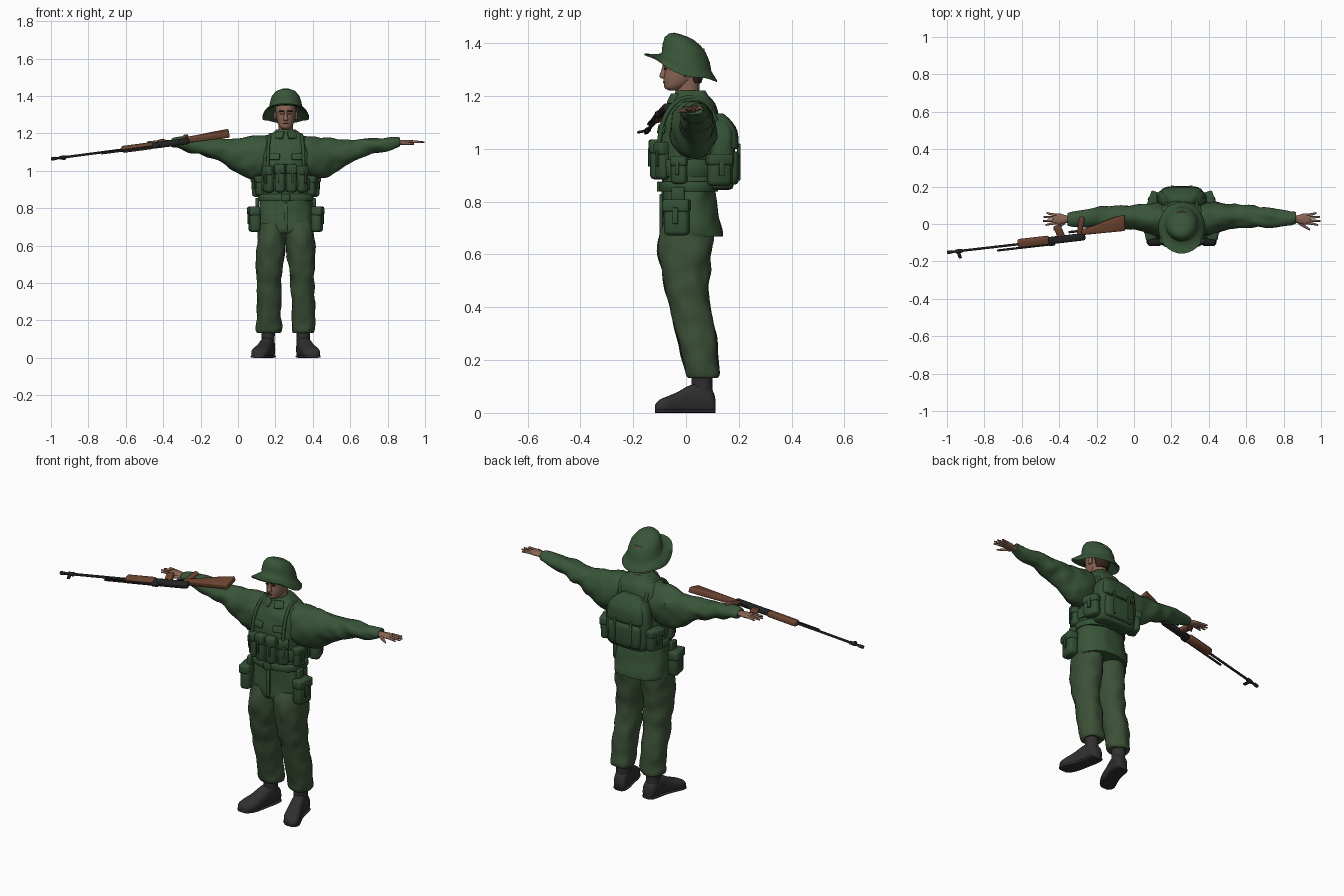
import bpy, bmesh, math
from mathutils import Vector, Matrix, noise

if "Cube" in bpy.data.objects:
    bpy.data.objects.remove(bpy.data.objects["Cube"])

CX = 0.255  # the body's centre line
SIDES = (("left", 1), ("right", -1))


def material(name, *rgb):
    m = bpy.data.materials.new(name)
    m.use_nodes = True
    m.diffuse_color = (*rgb, 1)
    shader = m.node_tree.nodes["Principled BSDF"]
    shader.inputs["Base Color"].default_value = (*rgb, 1)
    shader.inputs["Roughness"].default_value = 0.8
    return m


cloth = material("jacket green", .04, .09, .04)
trouser = material("trouser green", .044, .08, .038)
gear = material("webbing green", .034, .08, .036)
skin = material("skin", .25, .13, .09)
leather = material("boot black", .03, .028, .029)
metal = material("gun metal", .017, .017, .018)
wood = material("gun wood", .15, .058, .03)
hair = material("dark hair", .035, .018, .012)


def finish(name, bm, mat):
    bmesh.ops.recalc_face_normals(bm, faces=bm.faces)
    mesh = bpy.data.meshes.new(name)
    bm.to_mesh(mesh)
    bm.free()
    mesh.materials.append(mat)
    ob = bpy.data.objects.new(name, mesh)
    bpy.context.collection.objects.link(ob)
    return ob


def smooth_rings(rings, sub):
    """Catmull-Rom steps between cross-sections."""
    out = []
    for i in range(len(rings) - 1):
        p0, p1 = rings[max(i - 1, 0)], rings[i]
        p2, p3 = rings[i + 1], rings[min(i + 2, len(rings) - 1)]
        for k in range(sub):
            t = k / sub
            out.append([b + t / 2 * (c - a + t * (2*a - 5*b + 4*c - d + t * (3*(b - c) + d - a)))
                        for a, b, c, d in zip(p0, p1, p2, p3)])
    return out + [rings[-1]]


def loft(name, rings, mat, axis="z", s=1, sub=3, seg=24, power=1.0, folds=0, warp=None):
    """Each ring: position, centre a, radius a, low b, high b."""
    bm = bmesh.new()
    loops = []
    for t, ac, ar, b0, b1 in smooth_rings(rings, sub):
        loop = []
        for k in range(seg):
            ang = math.tau * k / seg
            c, d = math.cos(ang), math.sin(ang)
            c, d = (math.copysign(abs(v) ** power, v) for v in (c, d))
            a, b = ac + ar * c, (b0 + b1) / 2 + (b1 - b0) / 2 * d
            if folds:
                f = folds * noise.noise(Vector((a * 22, b * 22, t * 14 + s * 5)))
                a, b = a + f * c, b + f * d
            x, y, z = {"z": (a, b, t), "x": (t, a, b), "y": (a, t, b)}[axis]
            v = Vector((CX + s * x, y, z))
            loop.append(bm.verts.new(warp(v) if warp else v))
        loops.append(loop)
    for p, q in zip(loops, loops[1:]):
        for k in range(seg):
            j = (k + 1) % seg
            bm.faces.new((p[k], p[j], q[j], q[k]))
    bm.faces.new(loops[0])
    bm.faces.new(loops[-1])
    return finish(name, bm, mat)


def box(name, loc, size, mat, yaw=0, bevel=.3, frame=None, tilt=0):
    """Rounded box; frame places it in another coordinate system."""
    bm = bmesh.new()
    bmesh.ops.create_cube(bm, size=1, matrix=Matrix.Diagonal((*size, 1)))
    bmesh.ops.bevel(bm, geom=bm.edges[:], offset=min(size) * bevel, segments=2,
                    profile=.5, affect="EDGES")
    base = frame or Matrix.Translation((CX, 0, 0))
    bm.transform(base @ Matrix.Translation(loc) @ Matrix.Rotation(yaw, 4, "Z")
                 @ Matrix.Rotation(tilt, 4, "Y" if frame else "X"))
    return finish(name, bm, mat)


def pouch(name, loc, size, yaw=0):
    """Pouch body with a flap and a strap tab."""
    box(name, loc, size, gear, yaw)
    turn = Matrix.Rotation(yaw, 3, "Z")
    w, d, h = size
    box(name + "_flap", Vector(loc) + turn @ Vector((0, -.004, h * .33)),
        (w * 1.06, d * 1.05, h * .36), gear, yaw, .2)
    box(name + "_tab", Vector(loc) + turn @ Vector((0, -d / 2 - .005, h * .05)),
        (w * .22, .008, h * .45), gear, yaw, .2)


# Jacket with skirt
loft("jacket", [(.668, 0, .146, -.082, .138), (.7, 0, .152, -.092, .135), (.82, 0, .143, -.088, .112),
                (.87, 0, .137, -.09, .11), (.96, 0, .135, -.098, .118), (1.05, 0, .14, -.1, .125),
                (1.12, 0, .14, -.085, .122), (1.17, 0, .115, -.06, .108),
                (1.2, 0, .078, -.045, .085), (1.222, 0, .052, -.038, .07)],
     cloth, seg=40, sub=5, power=.85, folds=.008)
box("jacket_placket", (0, -.094, .755), (.02, .012, .15), cloth)
for side, s in SIDES:
    box(side + "_collar", (s * .034, -.05, 1.19), (.05, .012, .042), cloth, s * .5, tilt=-.5)
    box(side + "_chest_flap", (s * .066, -.093, 1.075), (.07, .014, .035), cloth, s * .25, tilt=-.2)
    # Sleeve with loose cloth hanging under the armpit
    loft(side + "_sleeve", [(.05, .02, .07, .98, 1.19), (.13, .025, .085, .965, 1.188),
                            (.2, .035, .078, .963, 1.18), (.26, .04, .064, .985, 1.172),
                            (.34, .04, .06, 1.045, 1.167), (.42, .037, .056, 1.075, 1.172),
                            (.52, .03, .043, 1.1, 1.178), (.58, .026, .036, 1.118, 1.176),
                            (.61, .026, .031, 1.128, 1.172), (.607, .026, .02, 1.138, 1.162)],
         cloth, "x", s, sub=5, folds=.014)
    # Hand
    loft(side + "_palm", [(.59, .026, .018, 1.136, 1.164), (.62, .026, .021, 1.138, 1.165),
                          (.655, .027, .03, 1.141, 1.165), (.685, .027, .029, 1.145, 1.163)],
         skin, "x", s, seg=16)
    for i, tip in enumerate((.728, .742, .74, .722)):
        y = .006 + .014 * i
        spread = (i - 1.5) * .004
        loft(f"{side}_finger_{i + 1}", [(.67, y, .007, 1.147, 1.163), (.705, y + spread, .0065, 1.148, 1.161),
                                        (tip, y + spread * 2, .004, 1.149, 1.157)],
             skin, "x", s, seg=8)
    loft(side + "_thumb", [(.62, .014, .012, 1.138, 1.158), (.65, -.008, .01, 1.138, 1.154),
                           (.685, -.03, .005, 1.138, 1.147)], skin, "x", s, seg=8)
    # Trouser leg gathered at the ankle
    loft(side + "_trouser_leg", [(.72, .073, .07, -.085, .105), (.63, .077, .077, -.106, .1),
                                 (.52, .083, .073, -.09, .088), (.4, .088, .065, -.062, .092),
                                 (.28, .091, .063, -.032, .115), (.18, .092, .066, -.006, .122),
                                 (.145, .092, .064, .002, .122), (.132, .092, .054, .012, .112),
                                 (.14, .092, .035, .03, .095)],
         trouser, s=s, sub=6, power=.9, folds=.011)
    # Boot: ankle shaft, foot turned outward, sole
    loft(side + "_boot_shaft", [(.06, .094, .036, .015, .105), (.1, .094, .035, .02, .1),
                                (.15, .094, .037, .02, .102)], leather, s=s)
    foot = [(.112, .088, .02, -.004, .05), (.1, .09, .033, -.006, .085), (.06, .095, .038, -.006, .112),
            (.015, .105, .038, -.006, .105), (-.03, .118, .042, -.006, .08), (-.07, .132, .047, -.006, .063),
            (-.1, .142, .042, -.005, .05), (-.118, .146, .024, 0, .03)]
    loft(side + "_boot", foot, leather, "y", s, power=.75,
         warp=lambda v: Vector((v.x, v.y, max(v.z, 0))))
    loft(side + "_boot_sole", [(t, a, r + .003, 0, .014) for t, a, r, _, _ in foot], leather, "y", s, power=.5)

# Neck and head
loft("neck", [(1.17, 0, .046, -.04, .055), (1.22, 0, .039, -.035, .05), (1.27, 0, .04, -.03, .055)], skin)
loft("head", [(1.222, 0, .018, -.066, -.03), (1.23, 0, .029, -.08, -.01), (1.245, 0, .039, -.084, .02),
              (1.27, 0, .047, -.085, .05), (1.3, 0, .052, -.081, .065), (1.33, 0, .055, -.086, .074),
              (1.38, 0, .05, -.07, .07)], skin, sub=4)
loft("nose", [(1.266, 0, .008, -.09, -.07), (1.274, 0, .014, -.102, -.07), (1.295, 0, .009, -.095, -.07),
              (1.325, 0, .006, -.087, -.07)], skin, seg=10)
loft("back_hair", [(1.25, 0, .036, .02, .058), (1.28, 0, .047, .01, .067), (1.34, 0, .056, .01, .078)], hair)
box("lips", (0, -.084, 1.252), (.03, .007, .006), hair)
for side, s in SIDES:
    box(side + "_eye", (s * .021, -.079, 1.304), (.016, .007, .006), hair, s * .3)
    box(side + "_brow", (s * .022, -.082, 1.318), (.026, .009, .006), hair, s * .3)
    box(side + "_ear", (s * .054, .002, 1.295), (.012, .024, .04), skin, s * .3)


# Soft hat, tipped back, with a drooping brim
def tip_back(v):
    droop = max(0, abs(v.x - CX) - .08) ** 2 * 11
    return v - Vector((0, 0, .37 * (v.y + .02) + droop))


loft("hat", [(1.434, 0, .012, -.02, .008), (1.431, 0, .035, -.045, .03), (1.42, 0, .058, -.066, .054),
             (1.4, 0, .075, -.081, .075), (1.37, 0, .085, -.089, .09), (1.338, 0, .09, -.092, .096),
             (1.332, 0, .094, -.097, .1), (1.32, 0, .11, -.128, .11), (1.31, 0, .125, -.158, .118),
             (1.304, 0, .125, -.158, .118), (1.312, 0, .108, -.126, .108), (1.325, 0, .085, -.088, .09),
             (1.36, 0, .06, -.06, .06)], cloth, sub=1, seg=40, warp=tip_back)

# Belt and chest rig
loft("belt", [(.838, 0, .147, -.098, .12), (.842, 0, .15, -.101, .122), (.872, 0, .148, -.101, .122),
              (.876, 0, .144, -.097, .118)], gear, sub=1, seg=40, power=.85)
box("belt_buckle", (0, -.104, .857), (.045, .012, .038), gear)
loft("rig_band", [(.895, 0, .143, -.104, .12), (.9, 0, .146, -.107, .123), (.955, 0, .146, -.109, .126),
                  (.96, 0, .142, -.105, .122)], gear, sub=1, seg=40, power=.85)
for side, s in SIDES:
    for label, deg, z, size in (("inner", 12, .96, (.053, .05, .15)), ("outer", 38, .955, (.053, .048, .14)),
                                ("flank", 74, .92, (.06, .045, .105))):
        a = s * math.radians(deg)
        pouch(f"{side}_{label}_pouch", (.143 * math.sin(a), .008 - .12 * math.cos(a), z), size, a)
    pouch(side + "_hip_pouch", (s * .167, -.035, .74), (.095, .055, .135), s * 1.4)
    box(side + "_hip_hanger", (s * .152, -.03, .825), (.02, .05, .06), gear)
    # Shoulder strap
    curve = bpy.data.curves.new(side + "_strap", "CURVE")
    curve.dimensions = "3D"
    curve.bevel_depth = .009
    curve.bevel_resolution = 2
    path = curve.splines.new("NURBS")
    points = [(.095, -.1, .9), (.097, -.107, 1.02), (.095, -.09, 1.12), (.085, -.03, 1.195),
              (.08, .05, 1.2), (.08, .12, 1.13), (.085, .13, 1.02)]
    path.points.add(len(points) - 1)
    for p, (x, y, z) in zip(path.points, points):
        p.co = (CX + s * x, y, z, 1)
    path.use_endpoint_u = True
    bpy.context.collection.objects.link(bpy.data.objects.new(side + "_strap", curve))
    curve.materials.append(gear)
    pouch(side + "_pack_pocket", (s * .145, .125, .92), (.09, .055, .12), s * 1.9)

# Backpack with rounded flap and a front pocket
loft("backpack", [(.845, 0, .09, .09, .16), (.86, 0, .12, .085, .18), (.95, 0, .135, .085, .185),
                  (1.05, 0, .125, .085, .185), (1.1, 0, .1, .085, .168), (1.13, 0, .055, .09, .14)],
     gear, power=.6, seg=32, folds=.006)
loft("pack_pocket", [(.865, 0, .07, .15, .185), (.88, 0, .095, .15, .2), (.97, 0, .1, .15, .203),
                     (.99, 0, .09, .15, .195)], gear, power=.6)
loft("pack_flap", [(1.0, 0, .1, .15, .194), (1.01, 0, .112, .13, .2), (1.07, 0, .105, .12, .194),
                   (1.11, 0, .085, .11, .168), (1.135, 0, .05, .1, .14)], gear, power=.6)
for side, s in SIDES:
    box(side + "_pack_strap", (s * .05, .2, .95), (.016, .012, .14), gear)

# Rifle, lying on its side: local x runs from muzzle to butt, local z is its top
along = Vector((.74, .085, .097)).normalized()
across = Vector((0, -.97, -.25)).cross(along).normalized()
top = along.cross(across)
gun = Matrix((along, across, top)).transposed().to_4x4()
gun.translation = (-1, -.152, 1.063)


def gun_part(name, start, end, height, width, mat, up=0, tilt=0, bevel=.3):
    box(name, ((start + end) / 2, 0, up), (end - start, width, height), mat,
        bevel=bevel, frame=gun, tilt=tilt)


gun_part("rifle_barrel", 0, .4, .012, .012, metal)
gun_part("rifle_muzzle", 0, .03, .017, .017, metal)
gun_part("rifle_front_sight", .055, .072, .042, .009, metal, .02, .2)
gun_part("rifle_sight_block", .045, .085, .02, .018, metal)
gun_part("rifle_gas_tube", .27, .57, .011, .011, metal, .021)
gun_part("rifle_handguard", .385, .555, .046, .032, wood, -.004)
gun_part("rifle_rear_sight", .545, .585, .034, .024, metal, .012)
gun_part("rifle_receiver", .55, .75, .038, .03, metal)
gun_part("rifle_trigger_guard", .665, .72, .012, .01, metal, -.034)
gun_part("rifle_magazine", .595, .635, .07, .022, wood, -.045, .25)
gun_part("rifle_grip", .72, .748, .1, .024, wood, -.06, -.3)

# Shoulder stock, tapering toward the receiver
bm = bmesh.new()
profile = [(.735, -.012), (.97, -.008), (.978, -.094), (.9, -.08), (.8, -.052), (.735, -.04)]
face = bm.faces.new([bm.verts.new((x, -.015, z)) for x, z in profile])
move = bmesh.ops.extrude_face_region(bm, geom=[face])["geom"]
bmesh.ops.translate(bm, vec=(0, .03, 0), verts=[v for v in move if isinstance(v, bmesh.types.BMVert)])
bmesh.ops.bevel(bm, geom=bm.edges[:], offset=.006, segments=2, profile=.5, affect="EDGES")
bm.transform(gun)
finish("rifle_stock", bm, wood)

# Smooth shading with sharp edges kept
bpy.ops.object.select_all(action="DESELECT")
for ob in bpy.context.collection.objects:
    if ob.type == "MESH":
        ob.select_set(True)
        bpy.context.view_layer.objects.active = ob
bpy.ops.object.shade_smooth_by_angle(angle=math.radians(50))
